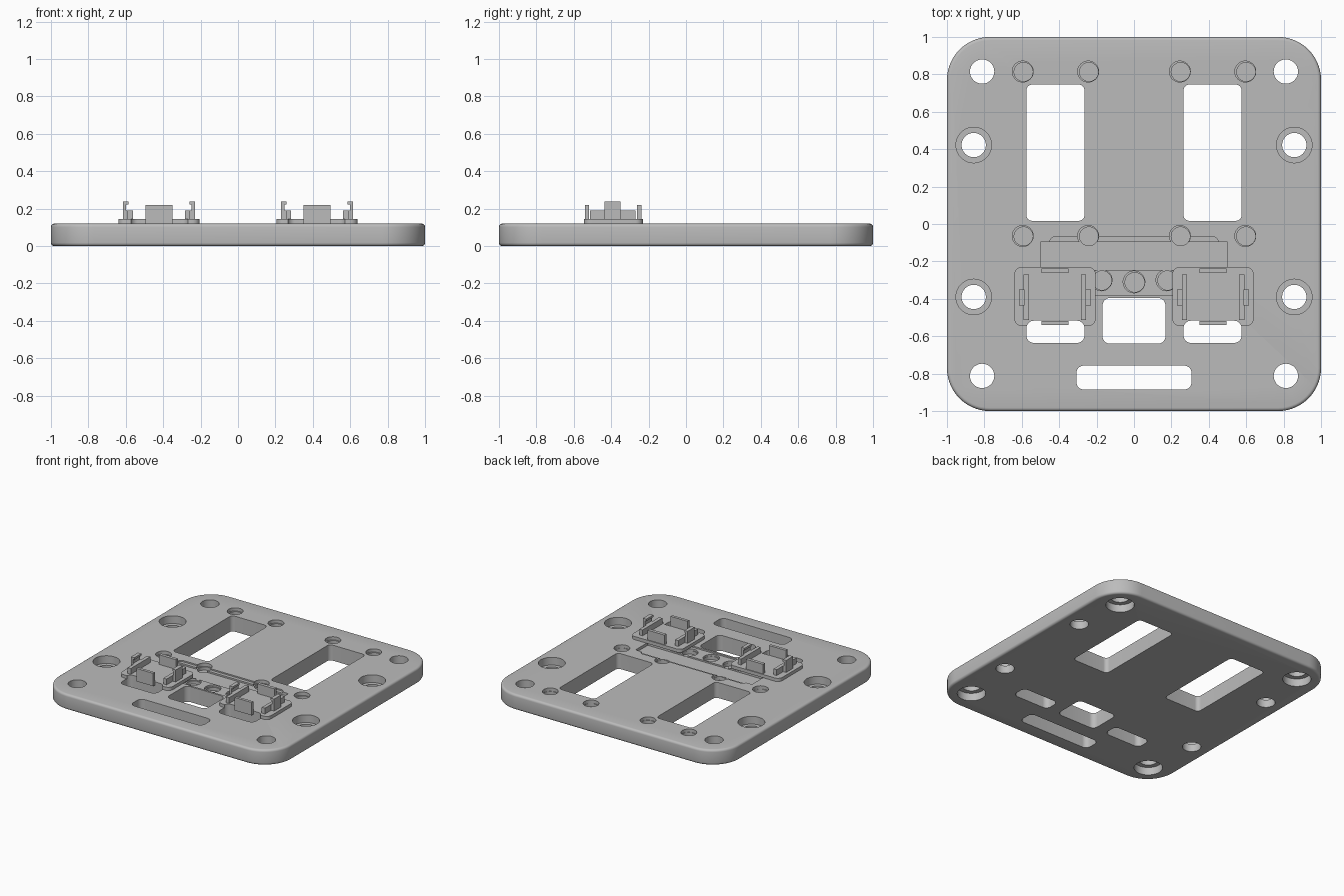
import bpy, bmesh, math

old = bpy.data.objects.get("Cube")
if old:
    bpy.data.objects.remove(old, do_unlink=True)

grey = bpy.data.materials.new("matte grey")
grey.use_nodes = True
grey.diffuse_color = (0.5, 0.5, 0.5, 1)
grey.node_tree.nodes["Principled BSDF"].inputs["Base Color"].default_value = (0.5, 0.5, 0.5, 1)

TOP = 0.12        # top of the plate
BASE = 0.145      # top of the clip bases


def prism(name, outline, z0, z1, edge=0):
    """Extrude a flat outline, optionally rounding its top and bottom rims."""
    bm = bmesh.new()
    face = bm.faces.new([bm.verts.new((x, y, z0)) for x, y in outline])
    out = bmesh.ops.extrude_face_region(bm, geom=[face])
    for item in out["geom"]:
        if isinstance(item, bmesh.types.BMVert):
            item.co.z = z1
    bmesh.ops.recalc_face_normals(bm, faces=bm.faces)
    if edge:
        rims = [e for e in bm.edges if abs(e.verts[0].co.z - e.verts[1].co.z) < 1e-5]
        bmesh.ops.bevel(bm, geom=rims, offset=edge, segments=4, profile=0.5, affect='EDGES')
    mesh = bpy.data.meshes.new(name)
    bm.to_mesh(mesh)
    bm.free()
    mesh.materials.append(grey)
    obj = bpy.data.objects.new(name, mesh)
    bpy.context.collection.objects.link(obj)
    return obj


def rounded(x0, x1, y0, y1, r, steps=8):
    pts = []
    corners = ((x1 - r, y1 - r), (x0 + r, y1 - r), (x0 + r, y0 + r), (x1 - r, y0 + r))
    for k, (cx, cy) in enumerate(corners):
        for i in range(steps + 1):
            a = math.pi / 2 * (k + i / steps)
            pts.append((cx + r * math.cos(a), cy + r * math.sin(a)))
    return pts


def circle(x, y, r, n=40):
    return [(x + r * math.cos(math.tau * i / n), y + r * math.sin(math.tau * i / n))
            for i in range(n)]


def block(name, x0, x1, y0, y1, z0, z1):
    x0, x1 = sorted((x0, x1))
    return prism(name, [(x0, y0), (x1, y0), (x1, y1), (x0, y1)], z0, z1)


def cut(obj, outline, z0=-0.1, z1=0.3):
    tool = prism("cutter", outline, z0, z1)
    tool.hide_render = True
    mod = obj.modifiers.new("cut", 'BOOLEAN')
    mod.operation, mod.solver, mod.object = 'DIFFERENCE', 'EXACT', tool
    bpy.context.view_layer.objects.active = obj
    bpy.ops.object.modifier_apply(modifier=mod.name)
    bpy.data.objects.remove(tool, do_unlink=True)


def smooth(obj):
    bpy.ops.object.select_all(action='DESELECT')
    obj.select_set(True)
    bpy.context.view_layer.objects.active = obj
    bpy.ops.object.shade_smooth_by_angle(angle=math.radians(30))


# Main plate
plate = prism("mounting_plate", rounded(-1, 1, -1, 1, 0.23, 14), 0, TOP, 0.018)

# Stepped recess between the clips
cut(plate, rounded(-0.45, 0.45, -0.2, -0.068, 0.03), TOP - 0.01)
cut(plate, rounded(-0.3, 0.3, -0.38, -0.2, 0.01), TOP - 0.011)
cut(plate, rounded(-0.5, 0.5, -0.245, -0.095, 0.004), TOP - 0.022)

# Middle window and front slot
cut(plate, rounded(-0.168, 0.168, -0.64, -0.395, 0.04))
cut(plate, rounded(-0.308, 0.308, -0.885, -0.757, 0.04))


def socket(x, y, r):
    cut(plate, circle(x, y, r), TOP - 0.025)
    cut(plate, circle(x + 0.004, y - 0.002, r - 0.006), TOP - 0.05)


socket(0, -0.31, 0.058)
for s in (-1, 1):
    # Large window and small front window
    xs = sorted((s * 0.265, s * 0.575))
    cut(plate, rounded(*xs, 0.017, 0.745, 0.03))
    small = rounded(*xs, -0.636, -0.517, 0.04)
    cut(plate, small)
    # Corner bolt holes, counterbored from below
    for y in (-0.812, 0.815):
        cut(plate, circle(s * 0.812, y, 0.065))
        cut(plate, circle(s * 0.812, y, 0.1), -0.1, 0.06)
    # Side bolt holes, counterbored from above
    for y in (-0.39, 0.422):
        cut(plate, circle(s * 0.857, y, 0.065))
        cut(plate, circle(s * 0.857, y, 0.095), 0.06)
    # Blind sockets
    for x in (0.245, 0.595):
        for y in (-0.064, 0.815):
            socket(s * x, y, 0.056)
    socket(s * 0.175, -0.3, 0.057)

    # Clip base, notched by the small window
    side = "left" if s > 0 else "right"
    bx = sorted((s * 0.205, s * 0.64))
    base = prism(side + "_clip_base", rounded(*bx, -0.545, -0.23, 0.04), TOP - 0.001, BASE)
    cut(base, small)
    smooth(base)

    # End tabs
    for end, y0, y1 in (("front", -0.54, -0.518), ("back", -0.262, -0.237)):
        block(f"{side}_{end}_tab", s * 0.35, s * 0.495, y0, y1, TOP, 0.22)

    # Side walls with snap hooks standing outside them
    for part, d in (("inner", -1), ("outer", 1)):
        at = lambda off: s * (0.4225 + d * off)
        block(f"{side}_{part}_wall", at(0.14), at(0.167), -0.512, -0.27, BASE - 0.002, 0.19)
        block(f"{side}_{part}_hook_foot", at(0.16), at(0.192), -0.435, -0.35, BASE - 0.002, 0.19)
        block(f"{side}_{part}_hook_post", at(0.175), at(0.192), -0.435, -0.35, 0.185, 0.238)
        block(f"{side}_{part}_hook_tip", at(0.163), at(0.178), -0.435, -0.35, 0.222, 0.238)

smooth(plate)
